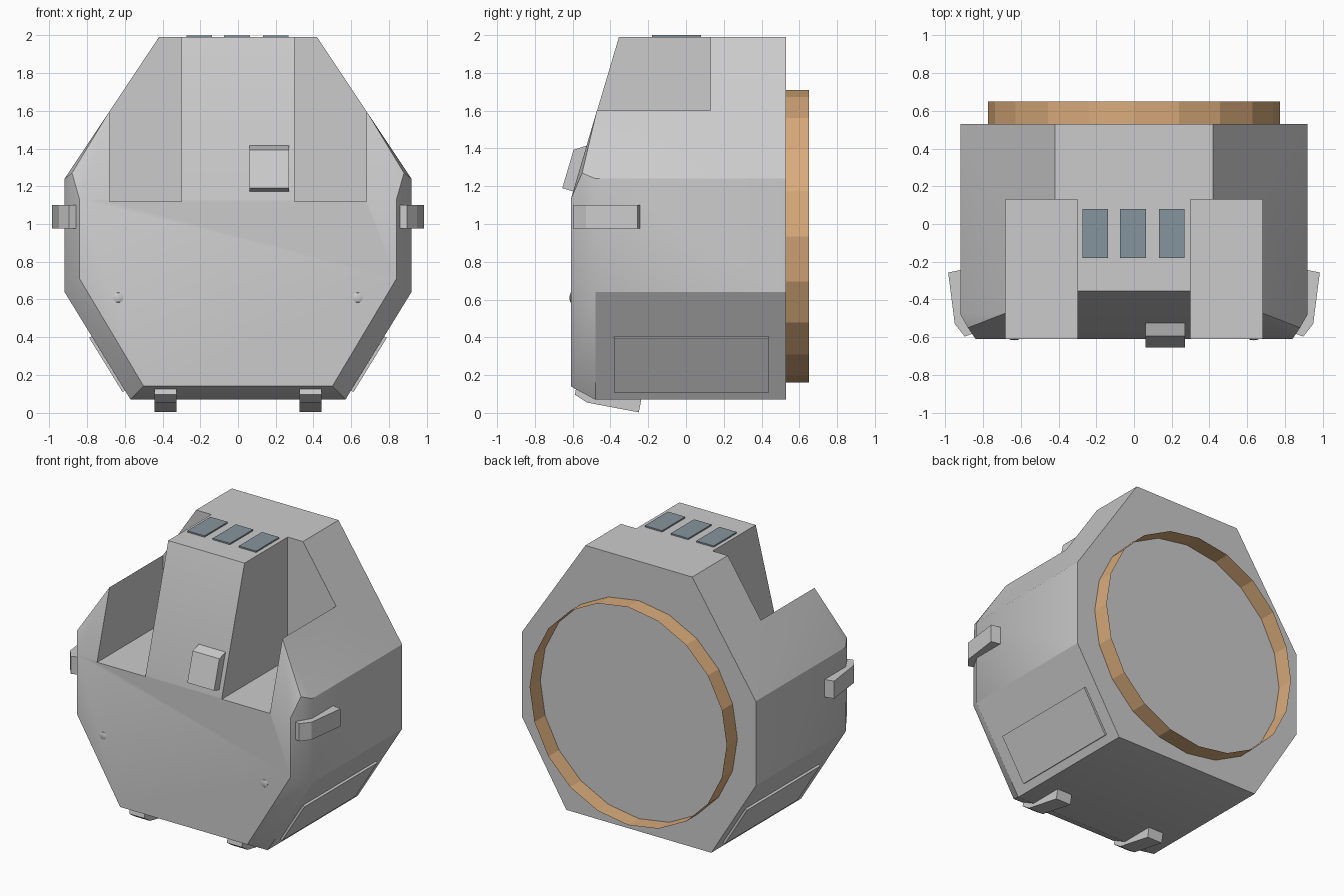
import bpy, bmesh, math
from mathutils import Vector

if "Cube" in bpy.data.objects:
    bpy.data.objects.remove(bpy.data.objects["Cube"])


def finish(name, bm, mat=None, recalc=True):
    if recalc:
        bmesh.ops.recalc_face_normals(bm, faces=bm.faces)
    me = bpy.data.meshes.new(name)
    bm.to_mesh(me)
    bm.free()
    ob = bpy.data.objects.new(name, me)
    bpy.context.collection.objects.link(ob)
    if mat:
        me.materials.append(mat)
    return ob


def prism(name, profile, axis, a, b, mat=None):
    """Extrude a 2D profile from a to b along an axis; profile uses the other two axes in order."""
    def place(p, t):
        c = list(p)
        c.insert(axis, t)
        return c
    bm = bmesh.new()
    face = bm.faces.new([bm.verts.new(place(p, a)) for p in profile])
    ext = bmesh.ops.extrude_face_region(bm, geom=[face])
    move = Vector(place((0, 0), b - a))
    bmesh.ops.translate(bm, vec=move, verts=[v for v in ext['geom'] if isinstance(v, bmesh.types.BMVert)])
    return finish(name, bm, mat)


def rect(u0, u1, v0, v1):
    return [(u0, v0), (u1, v0), (u1, v1), (u0, v1)]


def material(name, rgb):
    m = bpy.data.materials.new(name)
    m.diffuse_color = (*rgb, 1)
    m.use_nodes = True
    m.node_tree.nodes["Principled BSDF"].inputs["Base Color"].default_value = m.diffuse_color
    return m


def smooth(ob, deg=30):
    bpy.ops.object.select_all(action='DESELECT')
    ob.select_set(True)
    bpy.context.view_layer.objects.active = ob
    bpy.ops.object.shade_smooth_by_angle(angle=math.radians(deg))


tan = material("tan", (0.70, 0.41, 0.20))
slate = material("slate", (0.24, 0.30, 0.34))

# Octagonal body with chamfered, sloping front
half = [(.42, -.355, 1.99), (.68, -.472, 1.60), (.88, -.55, 1.27), (.92, -.48, 1.24),
        (.84, -.61, 1.13), (.84, -.61, .71), (.92, -.48, .64), (.50, -.61, .14), (.57, -.48, .07),
        (.42, .53, 1.99), (.92, .53, 1.24), (.92, .53, .64), (.57, .53, .07)]
bm = bmesh.new()
for x, y, z in half:
    for s in (1, -1):
        bm.verts.new((s * x, y, z))
bmesh.ops.convex_hull(bm, input=bm.verts)
bmesh.ops.dissolve_limit(bm, angle_limit=math.radians(1.5), verts=bm.verts, edges=bm.edges)
body = finish("body", bm)

# Two upper notches either side of the central tower
for s in (1, -1):
    cutter = prism("notch_cutter", rect(-.9, .13, 1.12, 2.3), 0, s * .30, s * .68)
    cutter.hide_render = True
    mod = body.modifiers.new("notch", 'BOOLEAN')
    mod.operation = 'DIFFERENCE'
    mod.solver = 'EXACT'
    mod.object = cutter
    bpy.context.view_layer.objects.active = body
    bpy.ops.object.modifier_apply(modifier=mod.name)
    bpy.data.objects.remove(cutter)
smooth(body)

# Open rear collar, a single-walled band
bm = bmesh.new()
rings = []
for y in (.53, .65):
    rings.append([bm.verts.new((.775 * math.cos(i * math.tau / 20), y, .935 + .775 * math.sin(i * math.tau / 20)))
                  for i in range(20)])
for i in range(20):
    j = (i + 1) % 20
    bm.faces.new((rings[0][i], rings[1][i], rings[1][j], rings[0][j]))
finish("rear_collar", bm, tan)

# Top panels
for i, x in enumerate((-.205, -.005, .20)):
    prism(f"top_panel_{i + 1}", rect(x - .068, x + .068, -.18, .08), 2, 1.985, 2.0, slate)

# Tilted block on the sloping front
prism("front_block", [(-.525, 1.415), (-.595, 1.393), (-.655, 1.19), (-.59, 1.17)], 0, .06, .27)

for s, side in ((1, "right"), (-1, "left")):
    # Side clip wrapping the front chamfer
    clip = [(.90, -.24), (.985, -.257), (.95, -.53), (.897, -.597), (.853, -.58), (.91, -.48)]
    prism(f"{side}_clip", [(s * x, y) for x, y in clip], 2, .975, 1.10)
    # Bottom foot wrapping the lower chamfer
    foot = [(-.235, .08), (-.25, .003), (-.525, .055), (-.588, .097), (-.583, .125), (-.48, .08)]
    prism(f"{side}_foot", foot, 0, s * .325, s * .443)
    # Lower side panel
    panel = [(.776, .405), (.789, .397), (.612, .109), (.599, .117)]
    prism(f"{side}_lower_panel", [(s * x, z) for x, z in panel], 1, -.38, .44)
    # Front rivet
    bm = bmesh.new()
    bmesh.ops.create_uvsphere(bm, u_segments=10, v_segments=6, radius=.028)
    bmesh.ops.scale(bm, vec=(1, .3, 1), verts=bm.verts)
    bmesh.ops.translate(bm, vec=(s * .635, -.608, .61), verts=bm.verts)
    smooth(finish(f"{side}_rivet", bm))
